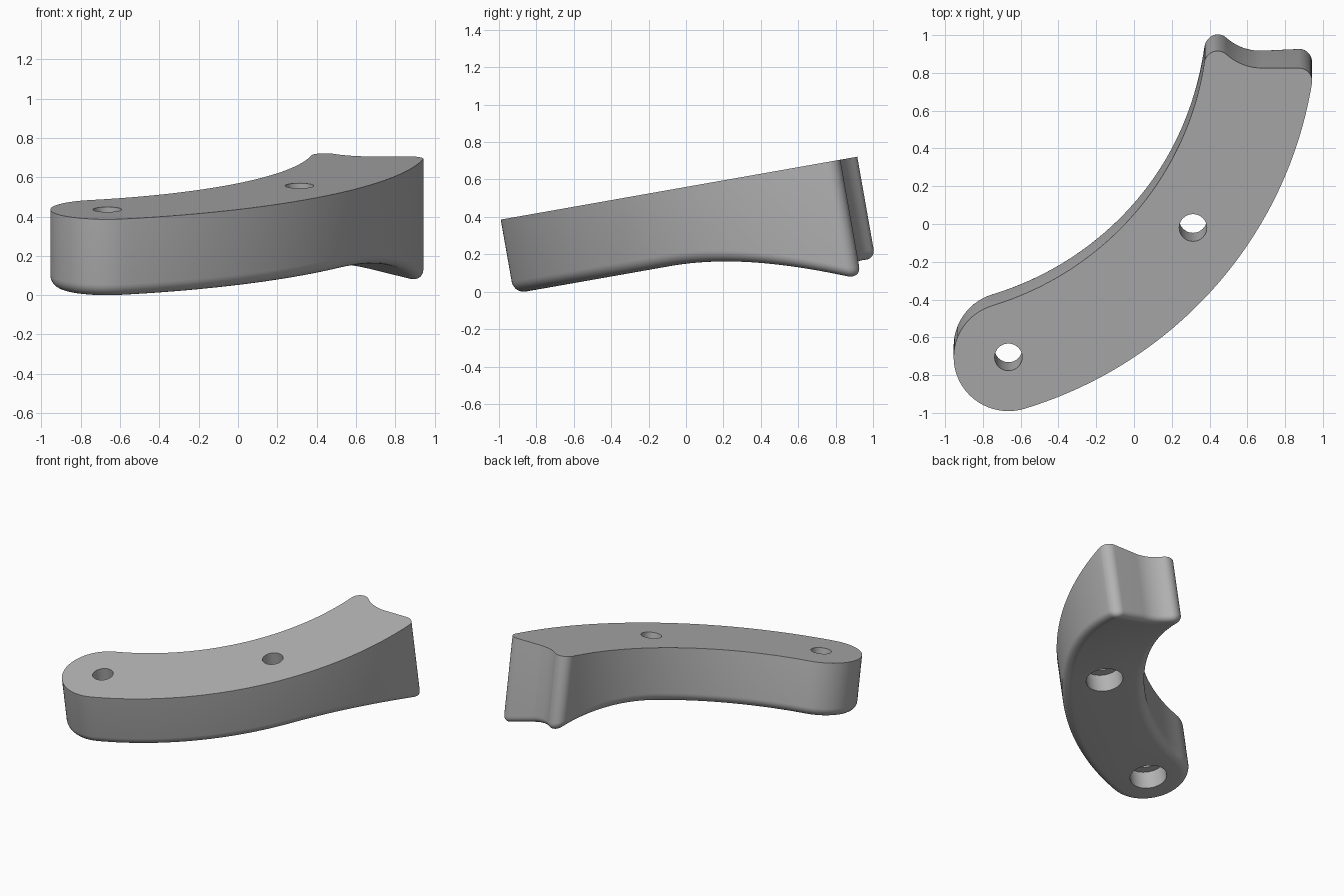
import bpy, bmesh
from math import sin, cos, pi, radians, hypot
from mathutils import Vector

cube = bpy.data.objects.get("Cube")
if cube:
    bpy.data.objects.remove(cube, do_unlink=True)

grey = bpy.data.materials.new("plain grey")
grey.use_nodes = True
COLOR = (0.45, 0.45, 0.45, 1)
grey.diffuse_color = COLOR
grey.node_tree.nodes["Principled BSDF"].inputs["Base Color"].default_value = COLOR

# Curved band: centre, middle radius, half width; built with its flat top at z = 0
CENTRE = Vector((-1.225, 1.105))
MID, HALF, FILLET, DEPTH = 1.905, 0.29, 0.065, 0.402


def polar(c, r, deg):
    return Vector((c[0] + r * cos(radians(deg)), c[1] + r * sin(radians(deg))))


def arc(c, r, a, b, n):
    return [polar(c, r, a + (b - a) * i / n) for i in range(n + 1)]


END_HOLE = polar(CENTRE, MID, -72.9)
MID_HOLE = polar(CENTRE, MID, -36.2)

# Outline, counter-clockwise
outline = arc(CENTRE, MID + HALF, -72.9, -9.1, 56)
outline += arc((0.873, 0.768), 0.07, -9.1, 90, 10)[1:]
outline += arc((0.68, 1.122), 0.284, -90, -132.3, 10)
outline += arc((0.442, 0.86), 0.07, 47.7, 171.6, 12)[1:]
outline += arc(CENTRE, MID - HALF, -8.4, -72.9, 48)[1:]
outline += arc(END_HOLE, HALF, 107.1, 287.1, 32)[1:-1]

# Underside: flat, then swelling downward past the middle hole
ALONG = Vector((sin(radians(36.2)), cos(radians(36.2))))


def thickness(p):
    s = max(0, (Vector((p[0], p[1])) - MID_HOLE).dot(ALONG))
    return DEPTH + 0.23 * s * s


def inward(i):
    n = len(outline)
    t = outline[(i + 1) % n] - outline[i - 1]
    return Vector((-t.y, t.x)).normalized()


bm = bmesh.new()
rings = [[bm.verts.new((p.x, p.y, 0)) for p in outline]]
STEPS = 7
for k in range(STEPS + 1):
    a = pi / 2 * k / STEPS
    ring = []
    for i, p in enumerate(outline):
        q = p + inward(i) * FILLET * (1 - cos(a))
        ring.append(bm.verts.new((q.x, q.y, -thickness(q) + FILLET * (1 - sin(a)))))
    rings.append(ring)
count = len(outline)
for upper, lower in zip(rings, rings[1:]):
    for i in range(count):
        j = (i + 1) % count
        bm.faces.new((upper[i], lower[i], lower[j], upper[j]))
bm.faces.new(rings[0])
bottom = [bm.faces.new(rings[-1])]

# Slice the underside into strips so it follows the swelling
for k in range(24):
    p = MID_HOLE + ALONG * (0.045 * k)
    geom = set(bottom)
    for f in bottom:
        geom.update(f.edges)
        geom.update(f.verts)
    cut = bmesh.ops.bisect_plane(bm, geom=list(geom), plane_co=(p.x, p.y, 0),
                                 plane_no=(ALONG.x, ALONG.y, 0))
    bottom = [g for g in cut["geom"] if isinstance(g, bmesh.types.BMFace)]
    edge_verts = {v for f in bottom for v in f.verts}
    for v in edge_verts:
        v.co.z = -thickness(v.co)
bmesh.ops.triangulate(bm, faces=[f for f in bm.faces if len(f.verts) > 4 and f.normal.z < 0.9
                                 and all(v.co.z < -0.1 for v in f.verts)])
bmesh.ops.recalc_face_normals(bm, faces=bm.faces[:])
mesh = bpy.data.meshes.new("curved_bracket")
bm.to_mesh(mesh)
bm.free()
mesh.materials.append(grey)
bracket = bpy.data.objects.new("curved_bracket", mesh)
bpy.context.collection.objects.link(bracket)
bpy.context.view_layer.objects.active = bracket


# Screw holes with wide recesses from below
def drill(name, p, radius, top, low):
    bpy.ops.mesh.primitive_cylinder_add(vertices=48, radius=radius, depth=top - low,
                                        location=(p.x, p.y, (top + low) / 2))
    cutter = bpy.context.object
    cutter.name = name
    cutter.data.materials.append(grey)
    cutter.hide_render = True
    bpy.context.view_layer.objects.active = bracket
    mod = bracket.modifiers.new(name, 'BOOLEAN')
    mod.operation = 'DIFFERENCE'
    mod.solver = 'EXACT'
    mod.object = cutter
    bpy.ops.object.modifier_apply(modifier=mod.name)
    bpy.data.objects.remove(cutter, do_unlink=True)


for label, spot in (("end", END_HOLE), ("middle", MID_HOLE)):
    drill(label + "_recess", spot, 0.13, -0.26, -0.8)
    drill(label + "_hole", spot, 0.073, 0.1, -0.5)

# Tilt the bracket and stand it on the floor
bracket.rotation_euler.x = radians(10)
bpy.context.view_layer.update()
low = min((bracket.matrix_world @ v.co).z for v in bracket.data.vertices)
bracket.location.z = -low

bpy.ops.object.select_all(action='DESELECT')
bracket.select_set(True)
bpy.context.view_layer.objects.active = bracket
bpy.ops.object.shade_smooth_by_angle(angle=radians(30))
